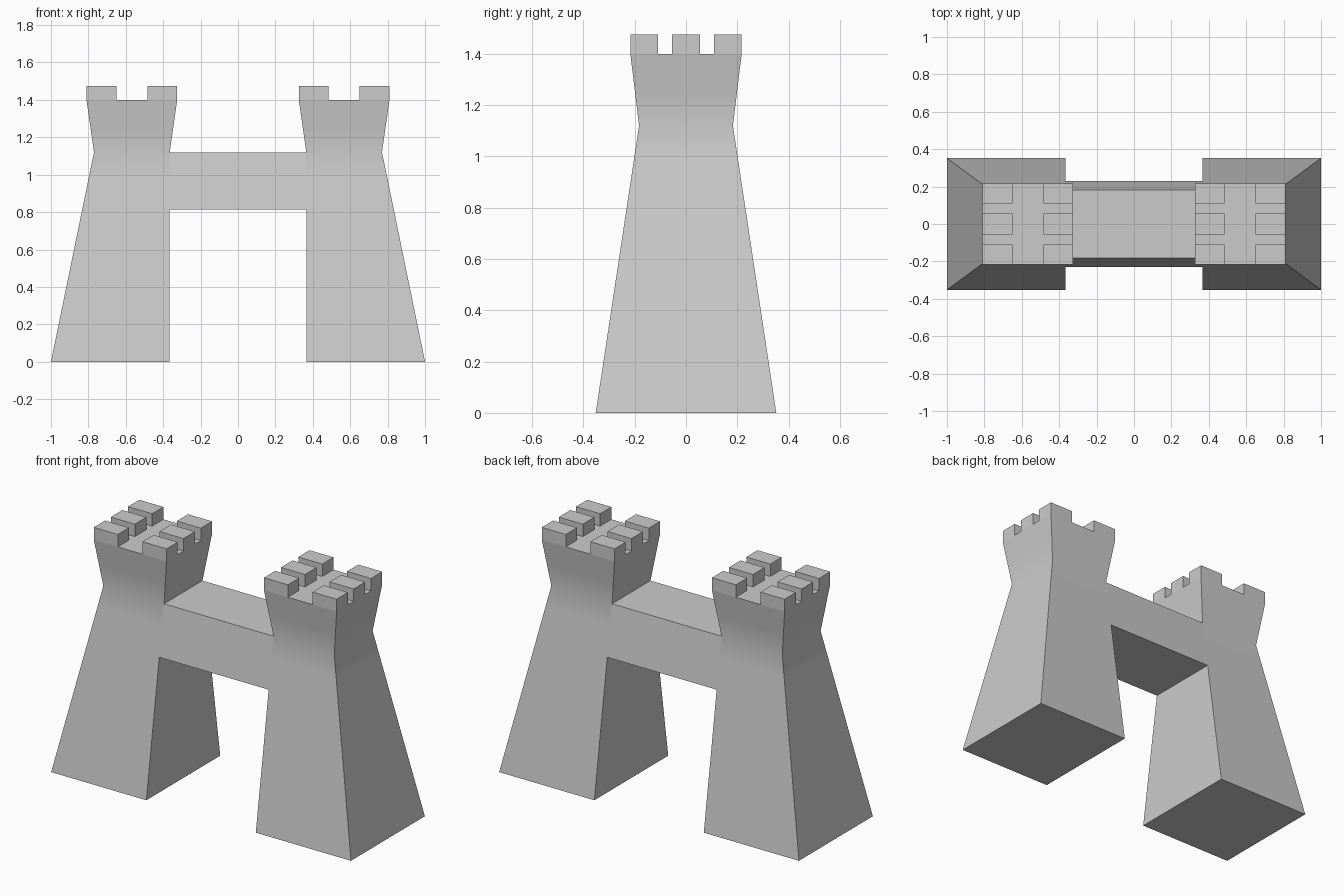
import bpy
import bmesh
from math import radians

if "Cube" in bpy.data.objects:
    bpy.data.objects.remove(bpy.data.objects["Cube"])


def finish(bm, name):
    bmesh.ops.recalc_face_normals(bm, faces=bm.faces[:])
    mesh = bpy.data.meshes.new(name)
    bm.to_mesh(mesh)
    bm.free()
    obj = bpy.data.objects.new(name, mesh)
    bpy.context.collection.objects.link(obj)
    return obj


def lerp(a, b, t):
    return tuple(p + (q - p) * t for p, q in zip(a, b))


def extrude(bm, faces):
    out = bmesh.ops.extrude_face_region(bm, geom=faces)["geom"]
    return [g for g in out if isinstance(g, bmesh.types.BMVert)]


# Tower sections: left x, right x, half depth, height
BASE = (-1.0, -0.365, 0.352, 0.0)
WAIST = (-0.77, -0.365, 0.183, 1.12)
RIM = (-0.81, -0.325, 0.217, 1.40)
TOP_Z, PIT_Z = 1.475, 1.26
XS = [RIM[0], -0.65, -0.485, RIM[1]]
YS = [-0.217, -0.165, -0.11, -0.055, 0.055, 0.11, 0.165, 0.217]

# Tower deck: grid of merlon, gap and pit cells
bm = bmesh.new()
grid = [[bm.verts.new((x, y, RIM[3])) for y in YS] for x in XS]
merlons, pit = [], []
for i in range(len(XS) - 1):
    for j in range(len(YS) - 1):
        f = bm.faces.new((grid[i][j], grid[i + 1][j], grid[i + 1][j + 1], grid[i][j + 1]))
        if i != 1 and j not in (2, 4):
            merlons.append(f)
        elif i == 1 and 0 < j < 6:
            pit.append(f)

# Tower walls: rim loop extruded down through the flared and tapered sections
sections = [RIM, lerp(WAIST, RIM, 0.45), WAIST, lerp(BASE, WAIST, 0.88), BASE]
edges = [e for e in bm.edges if e.is_boundary]
for prev, cur in zip(sections, sections[1:]):
    out = bmesh.ops.extrude_edge_only(bm, edges=edges)["geom"]
    edges = [g for g in out if isinstance(g, bmesh.types.BMEdge)]
    for v in (g for g in out if isinstance(g, bmesh.types.BMVert)):
        t = (v.co.x - prev[0]) / (prev[1] - prev[0])
        v.co = (cur[0] + t * (cur[1] - cur[0]), v.co.y * cur[2] / prev[2], cur[3])
bmesh.ops.contextual_create(bm, geom=edges)

# Battlements and sunken pit
for v in extrude(bm, merlons):
    v.co.z = TOP_Z
cx = (XS[1] + XS[2]) / 2
for v in extrude(bm, pit):
    v.co = (cx + (v.co.x - cx) * 0.91, v.co.y * 0.84, PIT_Z)

towers = finish(bm, "towers")
bpy.context.view_layer.objects.active = towers
towers.select_set(True)
bpy.ops.object.shade_smooth_by_angle(angle=radians(30))
towers.modifiers.new("Mirror", "MIRROR").use_axis[0] = True

# Bridge: tapered beam flush with the tower faces, open where it meets them
low = lerp(BASE, WAIST, 0.815 / 1.12)
profile = [(-low[2], low[3]), (low[2], low[3]), (WAIST[2], WAIST[3]), (-WAIST[2], WAIST[3])]
bm = bmesh.new()
a, b = [[bm.verts.new((x, y, z)) for y, z in profile] for x in (-0.365, 0.365)]
for i in range(4):
    k = (i + 1) % 4
    bm.faces.new((a[i], b[i], b[k], a[k]))
finish(bm, "bridge")
